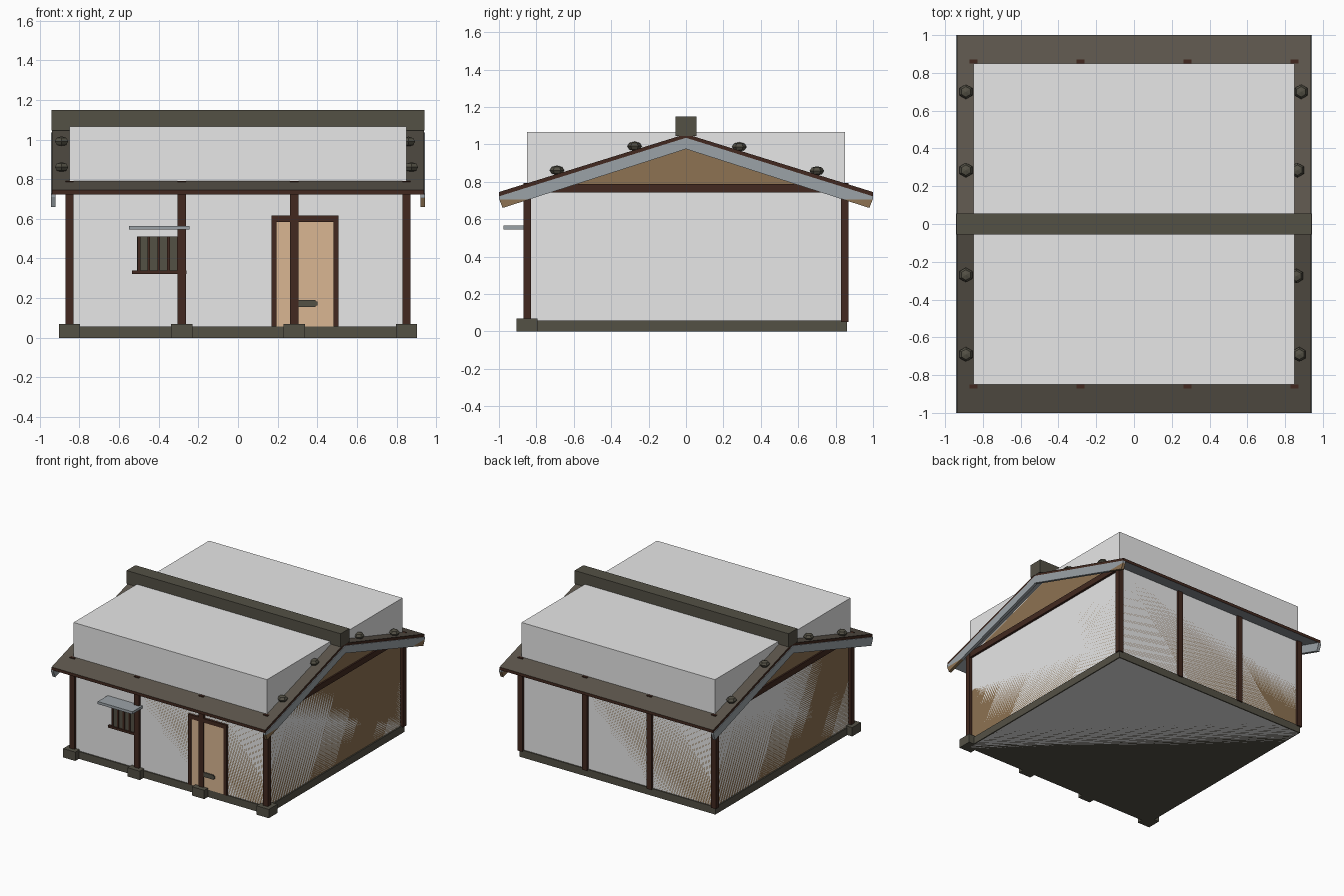
import bpy, bmesh, math

if "Cube" in bpy.data.objects:
    bpy.data.objects.remove(bpy.data.objects["Cube"])

def mat(name, r, g, b):
    m = bpy.data.materials.new(name)
    m.diffuse_color = (r, g, b, 1)
    m.use_nodes = True
    m.node_tree.nodes["Principled BSDF"].inputs["Base Color"].default_value = m.diffuse_color
    return m

STONE = mat("olive stone", .088, .082, .060)
ROOF = mat("brown grey roof", .105, .090, .070)
BROWN = mat("dark timber", .054, .022, .014)
DOOR = mat("pale wood", .70, .47, .29)
TAN = mat("tan plaster", .27, .17, .085)
SLATE = mat("blue grey", .33, .365, .39)
GREY = mat("plain grey", .8, .8, .8)

def finish(name, bm, mats, rule=None):
    bmesh.ops.recalc_face_normals(bm, faces=bm.faces[:])
    me = bpy.data.meshes.new(name)
    if rule:
        bm.normal_update()
        for f in bm.faces:
            f.material_index = rule(f)
    bm.to_mesh(me)
    bm.free()
    for m in mats:
        me.materials.append(m)
    ob = bpy.data.objects.new(name, me)
    bpy.context.collection.objects.link(ob)
    return ob

def box(name, x0, x1, y0, y1, z0, z1, m):
    bm = bmesh.new()
    bmesh.ops.create_cube(bm, size=1)
    for v in bm.verts:
        v.co = ((x0 + x1) / 2 + v.co.x * (x1 - x0),
                (y0 + y1) / 2 + v.co.y * (y1 - y0),
                (z0 + z1) / 2 + v.co.z * (z1 - z0))
    return finish(name, bm, [m])

def prism(name, pts, x0, x1, mats, rule=None, cut_z=None):
    """Extrude a (y, z) outline along x."""
    bm = bmesh.new()
    f = bm.faces.new([bm.verts.new((x0, y, z)) for y, z in pts])
    g = bmesh.ops.extrude_face_region(bm, geom=[f])
    for v in g["geom"]:
        if isinstance(v, bmesh.types.BMVert):
            v.co.x = x1
    if cut_z:
        bmesh.ops.bisect_plane(bm, geom=bm.verts[:] + bm.edges[:] + bm.faces[:],
                               plane_co=(0, 0, cut_z), plane_no=(0, 0, 1))
    return finish(name, bm, mats, rule)

# Main body: plain block that rises through the roof, flush with the tan walls
box("body_block", -.85, .85, -.85, .85, 0, 1.065, GREY)
prism("walls", [(-.85, .05), (.85, .05), (.85, .76), (0, 1.02), (-.85, .76)],
      -.85, .85, [TAN])
box("base_slab", -.86, .86, -.86, .86, 0, .058, STONE)

# Posts and front footings
for i, x in enumerate((-.85, -.283, .283, .85)):
    box(f"front_post_{i}", x - .021, x + .021, -.87, -.828, .05, .792, BROWN)
    box(f"back_post_{i}", x - .021, x + .021, .828, .87, .05, .792, BROWN)
    box(f"footing_{i}", x - .054, x + .054, -.905, -.795, 0, .07, STONE)

# Tie beams and gable infill
for n, s in (("right", 1), ("left", -1)):
    xs = sorted((s * .83, s * .868))
    box(f"{n}_tie_beam", *xs, -.85, .85, .742, .788, BROWN)
    xs = sorted((s * .83, s * .856))
    prism(f"{n}_gable", [(-.85, .75), (.85, .75), (0, 1.02)], *xs, [TAN])

# Roof slopes: weathered top, timber edge, grey underside
def roof_rule(f):
    return 0 if f.normal.z > .8 else 2 if f.normal.z < -.8 else 1

for n, s in (("front", -1), ("back", 1)):
    prism(f"{n}_roof", [(0, 1.055), (s, .745), (s, .722), (0, 1.032)],
          -.938, .938, [ROOF, BROWN, SLATE], roof_rule)
    # Barge boards, tan below the eave line on the right side
    for e, t in (("right", 1), ("left", -1)):
        prism(f"{n}_{e}_barge_board",
              [(0, 1.035), (s, .722), (s, .71), (s * .98, .66), (0, .975)],
              *sorted((t * .92, t * .943)), [SLATE, TAN],
              lambda f, t=t: 1 if t > 0 and f.calc_center_median().z < .705 else 0,
              .705)
box("ridge_beam", -.94, .94, -.055, .055, 1.045, 1.15, STONE)

# Stones weighing down the roof edges
for i, (x, y) in enumerate([(-.89, .70), (-.89, .285), (-.89, -.27), (-.89, -.69),
                            (.885, .70), (.865, .285), (.86, -.275), (.875, -.69)]):
    bm = bmesh.new()
    bmesh.ops.create_uvsphere(bm, u_segments=6, v_segments=4, radius=1)
    for v in bm.verts:
        a = v.co.copy()
        v.co = (x + a.x * .039, y + a.y * .039, 1.075 - .31 * abs(y) + a.z * .025)
    finish(f"roof_stone_{i}", bm, [STONE])

# Door with frame and bar handle
box("door_panel", .19, .485, -.86, -.84, .058, .595, DOOR)
box("door_frame_left", .168, .193, -.868, -.84, .058, .615, BROWN)
box("door_frame_right", .482, .507, -.868, -.84, .058, .615, BROWN)
box("door_frame_top", .168, .507, -.868, -.84, .585, .617, BROWN)
box("door_handle", .305, .39, -.869, -.855, .155, .19, STONE)
box("door_handle_tip", .39, .402, -.869, -.855, .162, .183, STONE)

# Window with bars, sill and awning
box("window_panel", -.51, -.285, -.858, -.84, .338, .51, STONE)
for i in range(5):
    x = -.5 + i * .05
    box(f"window_bar_{i}", x - .007, x + .007, -.866, -.85, .338, .51, BROWN)
box("window_sill", -.535, -.26, -.869, -.84, .322, .339, BROWN)
box("window_awning", -.55, -.245, -.975, -.85, .545, .565, SLATE)
